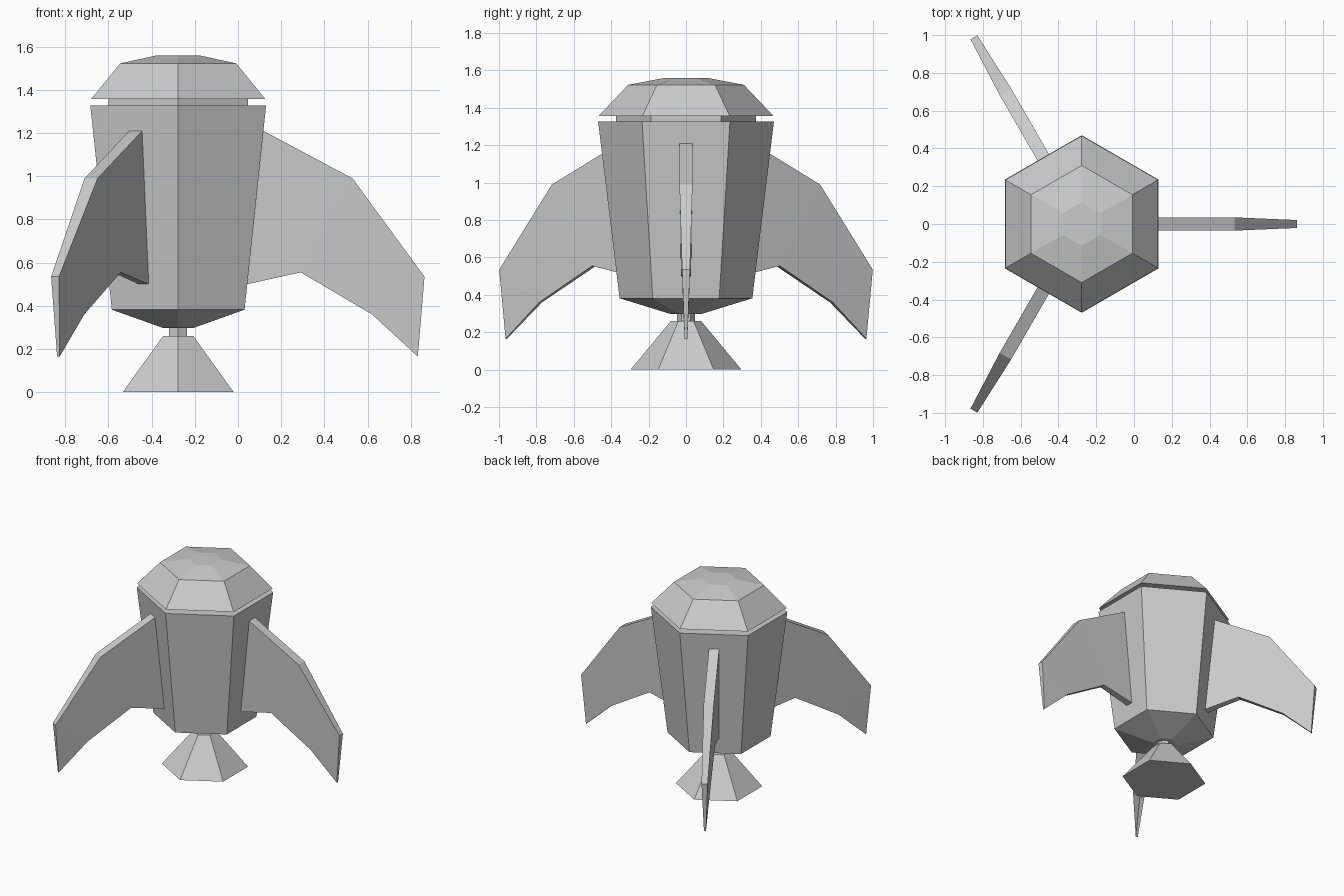
import bpy, bmesh
from math import pi, cos, sin
from mathutils import Matrix, Vector

if "Cube" in bpy.data.objects:
    bpy.data.objects.remove(bpy.data.objects["Cube"])

AXIS_X = -0.277  # hull axis, offset because the three fins are not symmetric in x


def make_object(name, bm):
    bmesh.ops.recalc_face_normals(bm, faces=bm.faces)
    mesh = bpy.data.meshes.new(name)
    bm.to_mesh(mesh)
    bm.free()
    obj = bpy.data.objects.new(name, mesh)
    obj.location.x = AXIS_X
    bpy.context.collection.objects.link(obj)
    return obj


def hex_stack(name, profile):
    """Closed six-sided solid through (radius, z) rings, corners on +-y."""
    bm = bmesh.new()
    rings = [[bm.verts.new((r * cos(pi / 2 + k * pi / 3), r * sin(pi / 2 + k * pi / 3), z))
              for k in range(6)] for r, z in profile]
    for a, b in zip(rings, rings[1:]):
        for k in range(6):
            n = (k + 1) % 6
            bm.faces.new((a[k], a[n], b[n], b[k]))
    bm.faces.new(rings[0][::-1])
    bm.faces.new(rings[-1])
    return make_object(name, bm)


# Hull and thruster
hex_stack("thruster_nozzle", [(0.297, 0.0), (0.081, 0.26)])
hex_stack("thruster_neck", [(0.048, 0.255), (0.048, 0.305)])
hex_stack("hull", [(0.083, 0.298), (0.355, 0.382), (0.47, 1.327)])
hex_stack("collar", [(0.374, 1.32), (0.374, 1.362)])
hex_stack("cap", [(0.467, 1.357), (0.31, 1.523), (0.115, 1.56)])

# Fin sections from root to tip: upper and lower (radius, z, half thickness)
SECTIONS = [
    ((0.395, 1.21, 0.035), (0.320, 0.50, 0.027)),
    ((0.808, 0.99, 0.035), (0.568, 0.555, 0.021)),
    ((1.141, 0.535, 0.021), (0.898, 0.36, 0.016)),
]
TIP = (1.110, 0.165, 0.007)


def fin(name, angle):
    bm = bmesh.new()
    turn = Matrix.Rotation(angle, 3, 'Z')

    def pair(p):
        return [bm.verts.new(turn @ Vector((p[0], s * p[2], p[1]))) for s in (-1, 1)]

    upper = [pair(u) for u, _ in SECTIONS]
    lower = [pair(l) for _, l in SECTIONS]
    tip = pair(TIP)
    for i in range(2):
        for s in (0, 1):
            bm.faces.new((upper[i][s], upper[i + 1][s], lower[i + 1][s], lower[i][s]))
    for s in (0, 1):
        bm.faces.new((upper[2][s], tip[s], lower[2][s]))
    # Rim all the way round, including the root
    loop = upper + [tip] + lower[::-1]
    for a, b in zip(loop, loop[1:] + loop[:1]):
        bm.faces.new((a[0], b[0], b[1], a[1]))
    return make_object(name, bm)


for i, label in enumerate(("right", "back_left", "front_left")):
    fin("fin_" + label, i * 2 * pi / 3)
